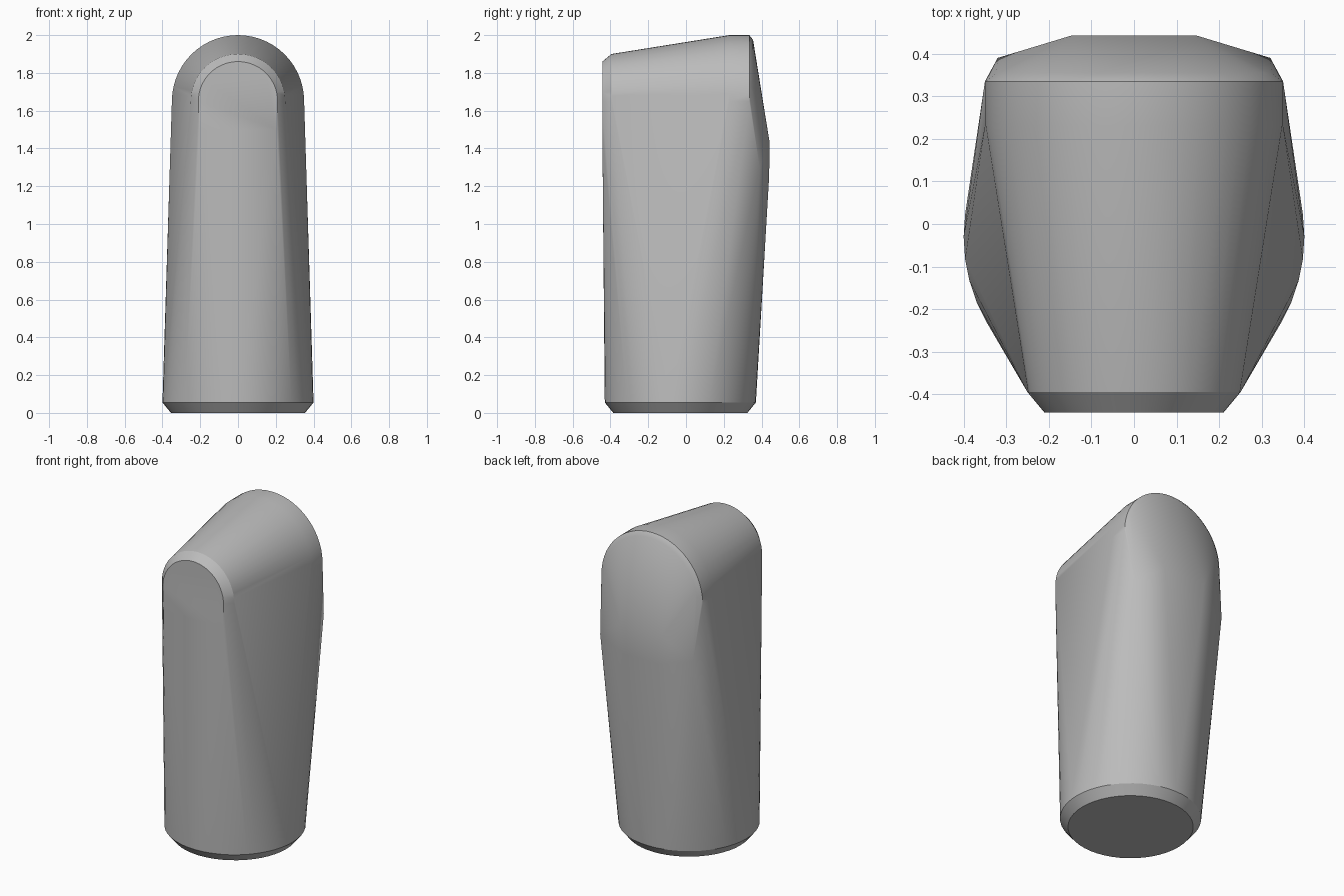
import bpy, bmesh, math

cube = bpy.data.objects.get("Cube")
if cube:
    bpy.data.objects.remove(cube, do_unlink=True)

ARCH_Z = 1.65      # height of every arch centre
BASE_Y = -0.03     # centre of the round foot


def ring(radius, z, sides=48):
    """Horizontal circle for the foot."""
    return [(radius * math.cos(2 * math.pi * i / sides),
             BASE_Y + radius * math.sin(2 * math.pi * i / sides), z)
            for i in range(sides)]


def arch(radius, y, steps=28):
    """Upright half circle across the body."""
    return [(radius * math.cos(math.pi * i / steps), y,
             ARCH_Z + radius * math.sin(math.pi * i / steps))
            for i in range(steps + 1)]


def pair(x, y, z):
    return [(x, y, z), (-x, y, z)]


# Round foot with a bevelled rim
points = ring(0.355, 0) + ring(0.4, 0.055)
# Rounded top, rising from the narrow front to the wide back
for radius, y in ((0.21, -0.443), (0.25, -0.395), (0.35, 0.23),
                  (0.35, 0.335), (0.325, 0.355)):
    points += arch(radius, y)
# Straight front edge, bulged back and its side corners
points += pair(0.205, -0.443, 1.5)
points += pair(0.145, 0.443, 1.43) + pair(0.13, 0.44, 1.25)
points += pair(0.32, 0.39, 1.3)

# Taut skin over all the sections
bm = bmesh.new()
for p in points:
    bm.verts.new(p)
hull = bmesh.ops.convex_hull(bm, input=bm.verts)
loose = {g for g in hull["geom_interior"] + hull["geom_unused"]
         if isinstance(g, bmesh.types.BMVert)}
bmesh.ops.delete(bm, geom=list(loose), context="VERTS")
bmesh.ops.dissolve_limit(bm, angle_limit=math.radians(0.5),
                         verts=bm.verts, edges=bm.edges)
bmesh.ops.recalc_face_normals(bm, faces=bm.faces)
mesh = bpy.data.meshes.new("tapered_body")
bm.to_mesh(mesh)
bm.free()

# Plain grey finish
grey = bpy.data.materials.new("light_grey")
grey.use_nodes = True
colour = (0.5, 0.5, 0.5, 1)
grey.diffuse_color = colour
grey.node_tree.nodes["Principled BSDF"].inputs["Base Color"].default_value = colour
mesh.materials.append(grey)

body = bpy.data.objects.new("tapered_body", mesh)
bpy.context.collection.objects.link(body)
bpy.context.view_layer.objects.active = body
body.select_set(True)
bpy.ops.object.shade_smooth_by_angle(angle=math.radians(30))
